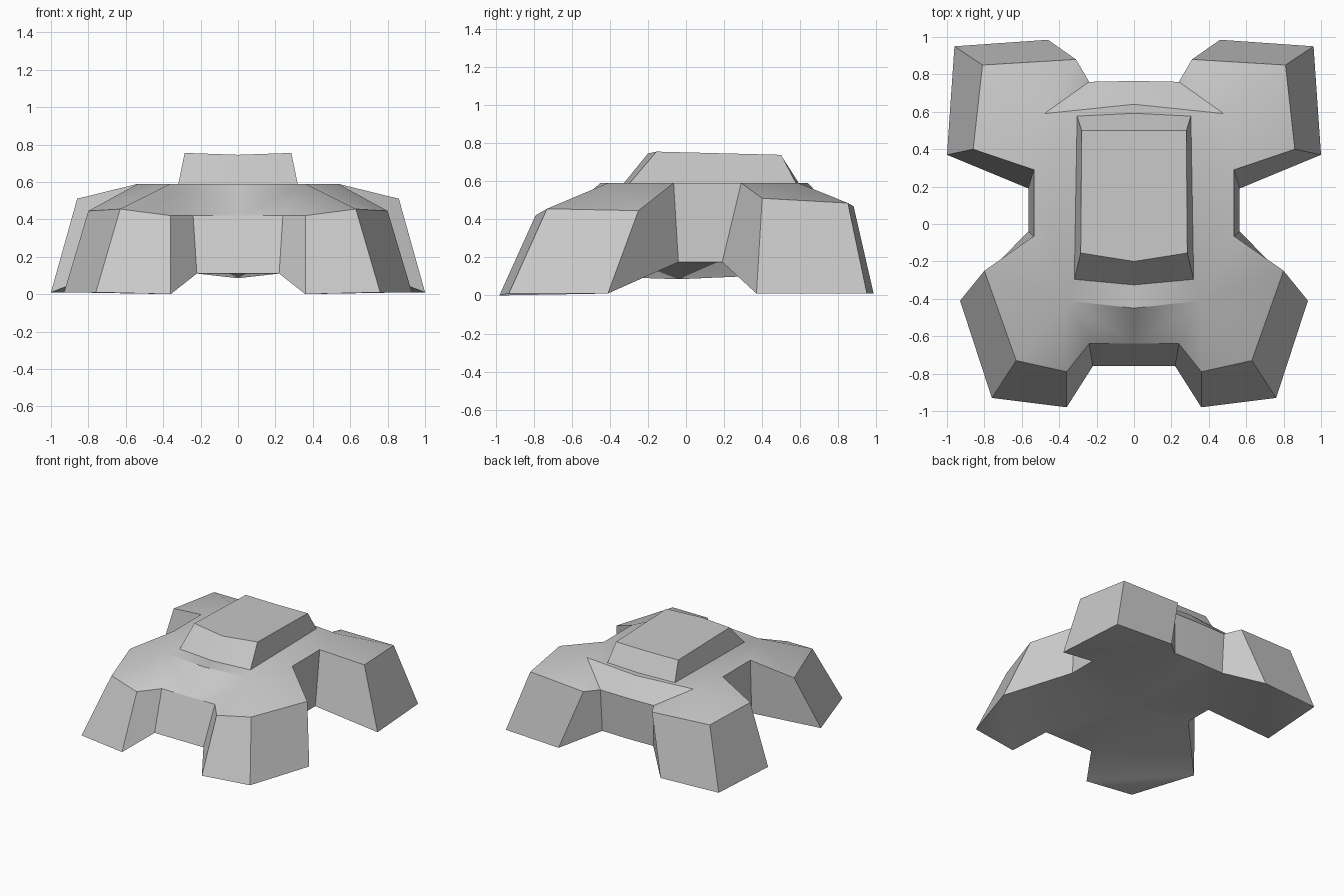
import bpy
import bmesh
import math

default_cube = bpy.data.objects.get("Cube")
if default_cube:
    bpy.data.objects.remove(default_cube, do_unlink=True)

# Single plain grey
grey = bpy.data.materials.new("matte grey")
grey.use_nodes = True
colour = (0.58, 0.58, 0.58, 1)
grey.diffuse_color = colour
grey.node_tree.nodes["Principled BSDF"].inputs["Base Color"].default_value = colour


def build_mirrored(name, points, faces, angle):
    """Make a half shell from named points, mirror it across x and shade it."""
    bm = bmesh.new()
    verts = {key: bm.verts.new(co) for key, co in points.items()}
    for face in faces:
        bm.faces.new([verts[key] for key in face])
    bmesh.ops.recalc_face_normals(bm, faces=bm.faces[:])
    bmesh.ops.mirror(bm, geom=bm.verts[:] + bm.edges[:] + bm.faces[:],
                     axis='X', merge_dist=0.001)
    bmesh.ops.remove_doubles(bm, verts=bm.verts[:], dist=0.001)
    bmesh.ops.recalc_face_normals(bm, faces=bm.faces[:])
    mesh = bpy.data.meshes.new(name)
    bm.to_mesh(mesh)
    bm.free()
    mesh.materials.append(grey)
    obj = bpy.data.objects.new(name, mesh)
    bpy.context.collection.objects.link(obj)
    bpy.ops.object.select_all(action='DESELECT')
    obj.select_set(True)
    bpy.context.view_layer.objects.active = obj
    bpy.ops.object.shade_smooth_by_angle(angle=math.radians(angle))


def wall_ring(outline):
    """Turn an outline of (foot, shoulder) pairs into points and side walls."""
    points, walls = {}, []
    keys = list(outline)
    for key, (foot, shoulder) in outline.items():
        points["low_" + key] = foot
        points["top_" + key] = shoulder
    for a, b in zip(keys, keys[1:]):
        walls.append(["low_" + a, "low_" + b, "top_" + b, "top_" + a])
    return points, walls


# Body with four splayed legs: half outline from front centre to back centre
body_outline = {
    "front": ((0, -0.76, 0.11), (0, -0.64, 0.42)),
    "front_notch": ((0.22, -0.76, 0.11), (0.24, -0.64, 0.42)),
    "foreleg_in": ((0.36, -0.98, 0), (0.36, -0.79, 0.42)),
    "foreleg_tip": ((0.76, -0.93, 0.01), (0.63, -0.73, 0.455)),
    "foreleg_out": ((0.93, -0.41, 0.01), (0.8, -0.25, 0.445)),
    "waist_front": ((0.565, -0.04, 0.175), (0.535, -0.065, 0.59)),
    "waist_back": ((0.565, 0.19, 0.175), (0.535, 0.29, 0.59)),
    "hindleg_out": ((1, 0.37, 0.01), (0.86, 0.4, 0.51)),
    "hindleg_tip": ((0.96, 0.95, 0.01), (0.81, 0.85, 0.485)),
    "hindleg_in": ((0.46, 0.985, 0.01), (0.31, 0.88, 0.468)),
    "back_notch": ((0.23, 0.75, 0.12), (0.24, 0.76, 0.456)),
    "back": ((0, 0.755, 0.12), (0, 0.765, 0.456)),
}
points, faces = wall_ring(body_outline)

# Deck corners and the low point of the belly
points["deck_front"] = (0, -0.45, 0.59)
points["deck_fore"] = (0.36, -0.41, 0.59)
points["deck_hind"] = (0.48, 0.59, 0.59)
points["deck_back"] = (0, 0.64, 0.59)
points["low_belly"] = (0, -0.04, 0.085)

# Shoulders: a fan of facets from each deck corner down to the wall tops
rim = ["top_" + key for key in body_outline]
fore_rim = rim[:rim.index("top_waist_back")]
hind_rim = rim[rim.index("top_waist_back"):-1]
for corner, edge in (("deck_fore", fore_rim), ("deck_hind", hind_rim)):
    faces += [[a, b, corner] for a, b in zip(edge, edge[1:])]
faces.append(["top_front", "deck_fore", "deck_front"])
faces.append(["top_back_notch", "top_back", "deck_back", "deck_hind"])

# Flat deck
faces.append(["deck_front", "deck_fore", "top_waist_front",
              "top_waist_back", "deck_hind", "deck_back"])

# Underside
underside = (
    ("front", "front_notch", "belly"),
    ("front_notch", "foreleg_in", "foreleg_out"),
    ("foreleg_in", "foreleg_tip", "foreleg_out"),
    ("front_notch", "foreleg_out", "waist_front"),
    ("front_notch", "waist_front", "belly"),
    ("belly", "waist_front", "waist_back"),
    ("belly", "waist_back", "back_notch"),
    ("waist_back", "hindleg_out", "back_notch"),
    ("hindleg_out", "hindleg_in", "back_notch"),
    ("hindleg_out", "hindleg_tip", "hindleg_in"),
    ("belly", "back_notch", "back"),
)
faces += [["low_" + key for key in face] for face in underside]
build_mirrored("four_legged_body", points, faces, 30)

# Raised block on the deck, with sloping sides
block_outline = {
    "front": ((0, -0.33, 0.585), (0, -0.2, 0.745)),
    "front_side": ((0.32, -0.3, 0.585), (0.285, -0.155, 0.755)),
    "back_side": ((0.305, 0.58, 0.585), (0.28, 0.5, 0.738)),
    "back": ((0, 0.595, 0.585), (0, 0.5, 0.735)),
}
points, faces = wall_ring(block_outline)
faces += [[level + key for key in block_outline] for level in ("low_", "top_")]
build_mirrored("raised_block", points, faces, 20)
